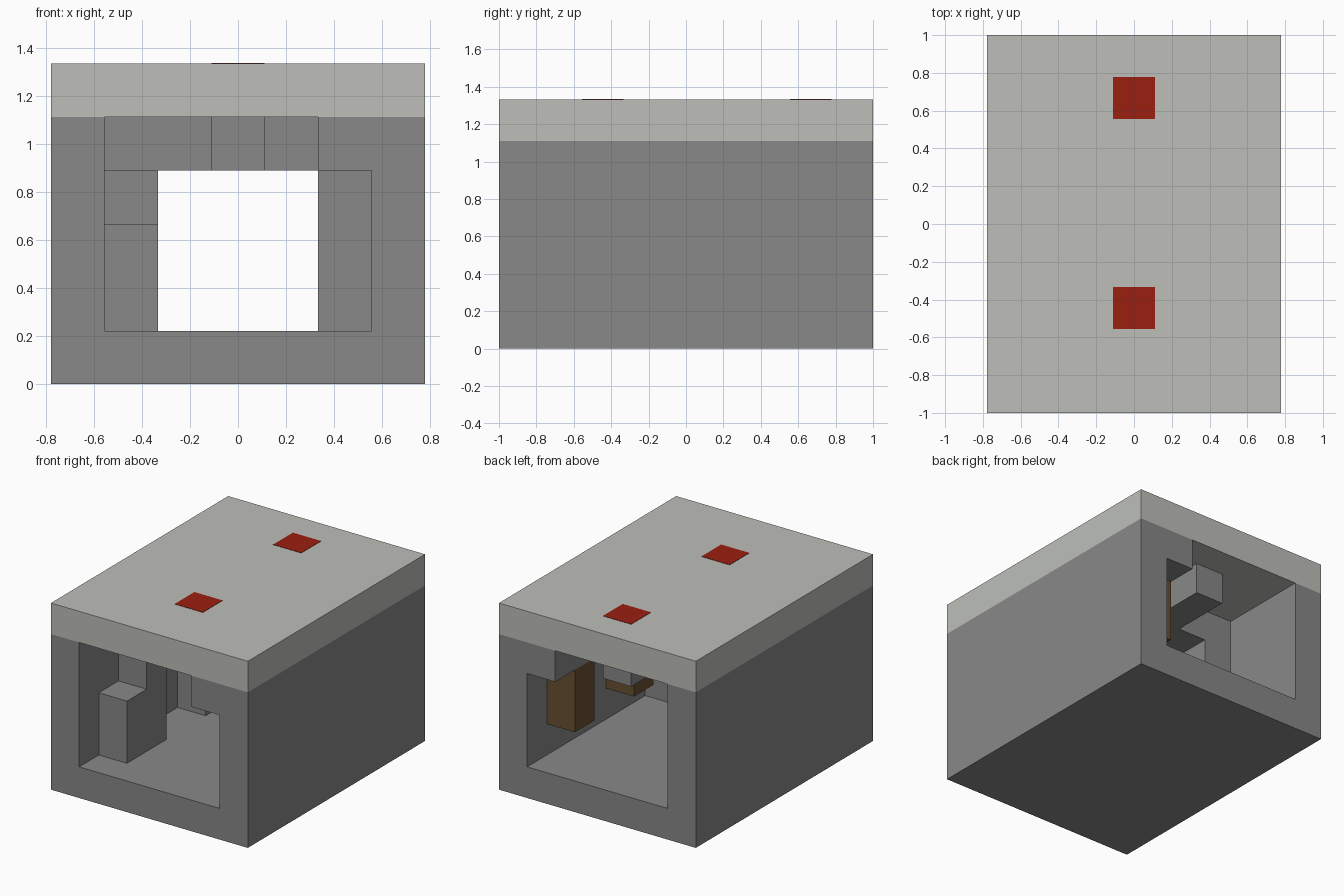
import bpy
import bmesh

cube = bpy.data.objects.get("Cube")
if cube:
    bpy.data.objects.remove(cube, do_unlink=True)

U = 2 / 9                      # size of one block
NX, NY, NZ = 7, 9, 6           # overall size in blocks


def material(name, rgb):
    mat = bpy.data.materials.new(name)
    mat.use_nodes = True
    mat.diffuse_color = (*rgb, 1)
    mat.node_tree.nodes["Principled BSDF"].inputs["Base Color"].default_value = (*rgb, 1)
    return mat


stone = material("stone grey", (0.246, 0.246, 0.246))
pale = material("pale grey", (0.51, 0.52, 0.485))
wood = material("dark wood", (0.14, 0.08, 0.033))
red = material("red", (0.33, 0.0145, 0.005))


def prism(name, points, step, mat):
    """Extrude a closed outline, given in blocks, by a step in blocks."""
    bm = bmesh.new()
    verts = [bm.verts.new(((x - NX / 2) * U, (y - NY / 2) * U, z * U)) for x, y, z in points]
    face = bm.faces.new(verts)
    ext = bmesh.ops.extrude_face_region(bm, geom=[face], use_keep_orig=True)
    moved = [g for g in ext["geom"] if isinstance(g, bmesh.types.BMVert)]
    bmesh.ops.translate(bm, verts=moved, vec=[s * U for s in step])
    bmesh.ops.recalc_face_normals(bm, faces=bm.faces)
    mesh = bpy.data.meshes.new(name)
    bm.to_mesh(mesh)
    bm.free()
    mesh.materials.append(mat)
    obj = bpy.data.objects.new(name, mesh)
    bpy.context.collection.objects.link(obj)
    return obj


def box(name, xs, ys, zs, mat):
    (x0, x1), (y0, y1), (z0, z1) = xs, ys, zs
    base = [(x0, y0, z0), (x1, y0, z0), (x1, y1, z0), (x0, y1, z0)]
    return prism(name, base, (0, 0, z1 - z0), mat)


# Floor, walls and the upper ledge on the left wall, as one channel
channel = [(0, 0), (7, 0), (7, 5), (5, 5), (5, 4), (6, 4), (6, 1), (1, 1), (1, 5), (0, 5)]
prism("tunnel_shell", [(x, 0, z) for x, z in channel], (0, NY, 0), stone)

# Roof slab with two thin red squares
box("roof_slab", (0, NX), (0, NY), (5, NZ), pale)
for label, y in (("front", 2), ("back", 7)):
    box(label + "_red_square", (3, 4), (y, y + 1), (NZ, NZ + 0.01), red)

# Stepped block and pillars along the walls
steps = [(1, 1), (3, 1), (3, 4), (2, 4), (2, 3), (1, 3)]
prism("stepped_block", [(1, y, z) for y, z in steps], (1, 0, 0), stone)
box("right_pillar", (1, 2), (5, 6), (1, 5), stone)
box("left_pillar", (5, 6), (2, 3), (1, 4), stone)

# Ceiling beam and its side arms
box("ceiling_beam", (3, 4), (2, 8), (4, 5), stone)
box("right_arm", (2, 3), (5, 6), (4, 5), stone)
box("left_arm", (4, 5), (4, 5), (4, 5), stone)

# Wooden blocks hanging below the ledge
for label, y in (("middle", 4), ("back", 7)):
    box(label + "_wood_block", (5, 6), (y, y + 1), (2, 4), wood)
